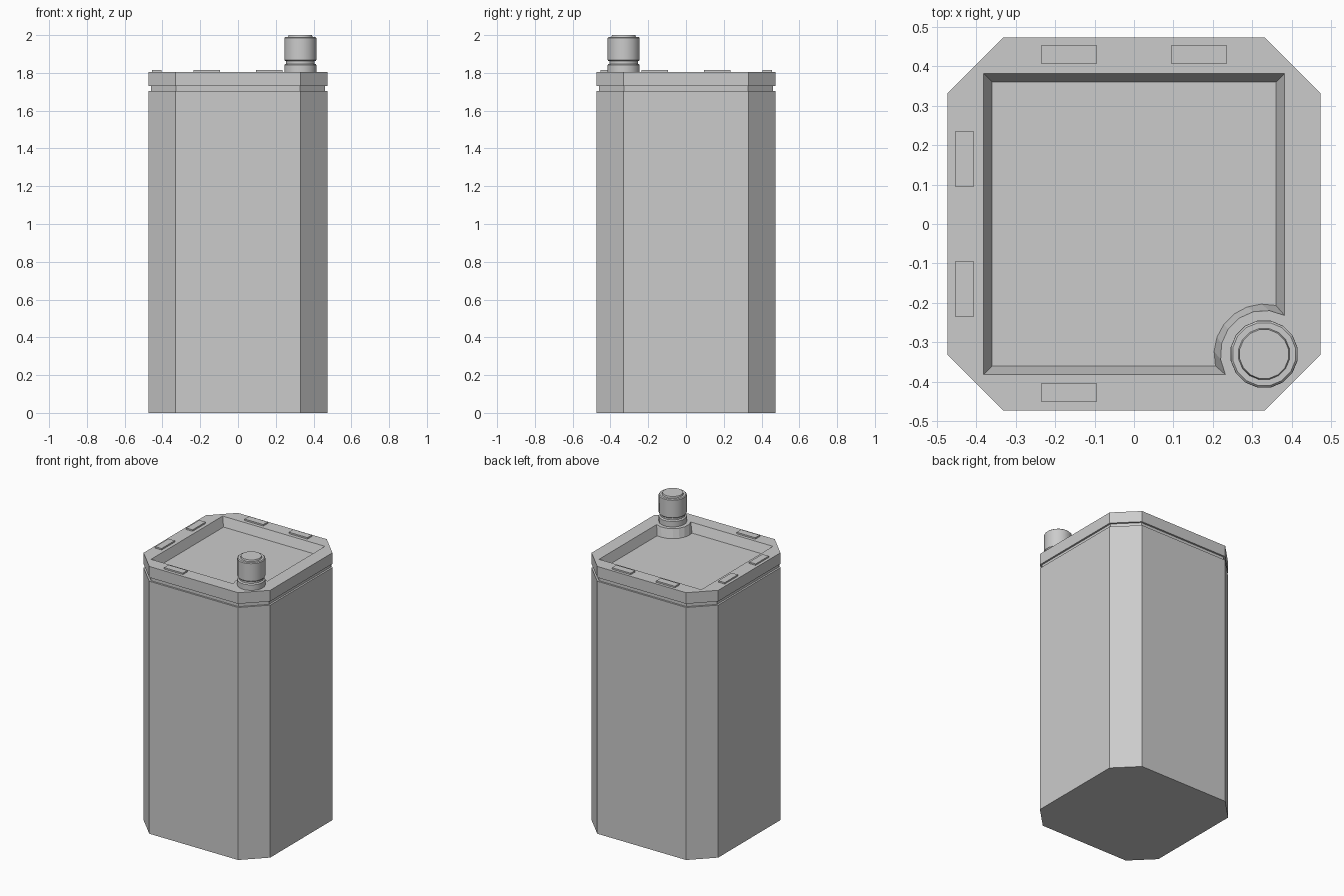
import bpy, bmesh, math

if "Cube" in bpy.data.objects:
    bpy.data.objects.remove(bpy.data.objects["Cube"])

HALF, CHAMFER = 0.473, 0.332      # octagon half width and corner start
CX, CY = 0.33, -0.33              # filler cap centre


def octagon(inset=0.0):
    h, c = HALF - inset, CHAMFER - inset * 0.414
    return [(c, -h), (h, -c), (h, c), (c, h), (-c, h), (-h, c), (-h, -c), (-c, -h)]


def circle(r, n=16):
    return [(CX + r * math.cos(2 * math.pi * (i + 0.5) / n),
             CY + r * math.sin(2 * math.pi * (i + 0.5) / n)) for i in range(n)]


def recess(h, r, n=7):
    # square outline with a round bite around the filler cap
    a0 = math.acos((h - CX) / r)
    a1 = math.pi + math.asin((h + CY) / r)
    arc = [(CX + r * math.cos(a0 + (a1 - a0) * i / n),
            CY + r * math.sin(a0 + (a1 - a0) * i / n)) for i in range(n + 1)]
    return arc + [(-h, -h), (-h, h), (h, h)]


def ring(bm, pts, z):
    return [bm.verts.new((x, y, z)) for x, y in pts]


def bridge(bm, a, b):
    for i in range(len(a)):
        j = (i + 1) % len(a)
        bm.faces.new((a[i], a[j], b[j], b[i]))


def finish(bm, name):
    bmesh.ops.recalc_face_normals(bm, faces=bm.faces[:])
    me = bpy.data.meshes.new(name)
    bm.to_mesh(me)
    bm.free()
    ob = bpy.data.objects.new(name, me)
    bpy.context.collection.objects.link(ob)
    return ob


def loft(name, sections):
    bm = bmesh.new()
    rings = [ring(bm, pts, z) for pts, z in sections]
    for a, b in zip(rings, rings[1:]):
        bridge(bm, a, b)
    bm.faces.new(rings[0])
    bm.faces.new(rings[-1])
    return finish(bm, name)


# Canister body with the recessed seam on top
loft("body", [(octagon(), 0), (octagon(), 1.705),
              (octagon(0.012), 1.705), (octagon(0.012), 1.732)])

# Lid with sunken panel
bm = bmesh.new()
low, high = ring(bm, octagon(), 1.73), ring(bm, octagon(), 1.805)
rim, floor = ring(bm, recess(0.382, 0.111), 1.805), ring(bm, recess(0.36, 0.127), 1.745)
bridge(bm, low, high)
bridge(bm, rim, floor)
bm.faces.new(low)
bm.faces.new(floor)
edges = [bm.edges.get((r[i - 1], r[i])) for r in (high, rim) for i in range(len(r))]
bmesh.ops.triangle_fill(bm, edges=edges, use_beauty=True, use_dissolve=False)
finish(bm, "lid")

# Filler neck and screw cap
profile_neck = [(0.0865, 1.80), (0.0865, 1.842), (0.083, 1.846), (0.077, 1.848), (0.077, 1.87)]
profile_cap = [(0.081, 1.862), (0.086, 1.867), (0.086, 1.985), (0.081, 1.99),
               (0.066, 1.99), (0.063, 2.0)]
for name, prof in (("filler_neck", profile_neck), ("filler_cap", profile_cap)):
    ob = loft(name, [(circle(r), z) for r, z in prof])
    bpy.ops.object.select_all(action='DESELECT')
    ob.select_set(True)
    bpy.context.view_layer.objects.active = ob
    bpy.ops.object.shade_smooth_by_angle(angle=math.radians(30))

# Raised stacking tabs on the rim
tabs = [(-0.165, 0.43, 0), (0.165, 0.43, 0), (-0.43, 0.165, 1),
        (-0.43, -0.165, 1), (-0.165, -0.428, 0)]
for i, (x, y, turned) in enumerate(tabs):
    w, d = (0.024, 0.07) if turned else (0.07, 0.024)
    quad = [(x - w, y - d), (x + w, y - d), (x + w, y + d), (x - w, y + d)]
    loft(f"rim_tab_{i + 1}", [(quad, 1.80), (quad, 1.815)])
